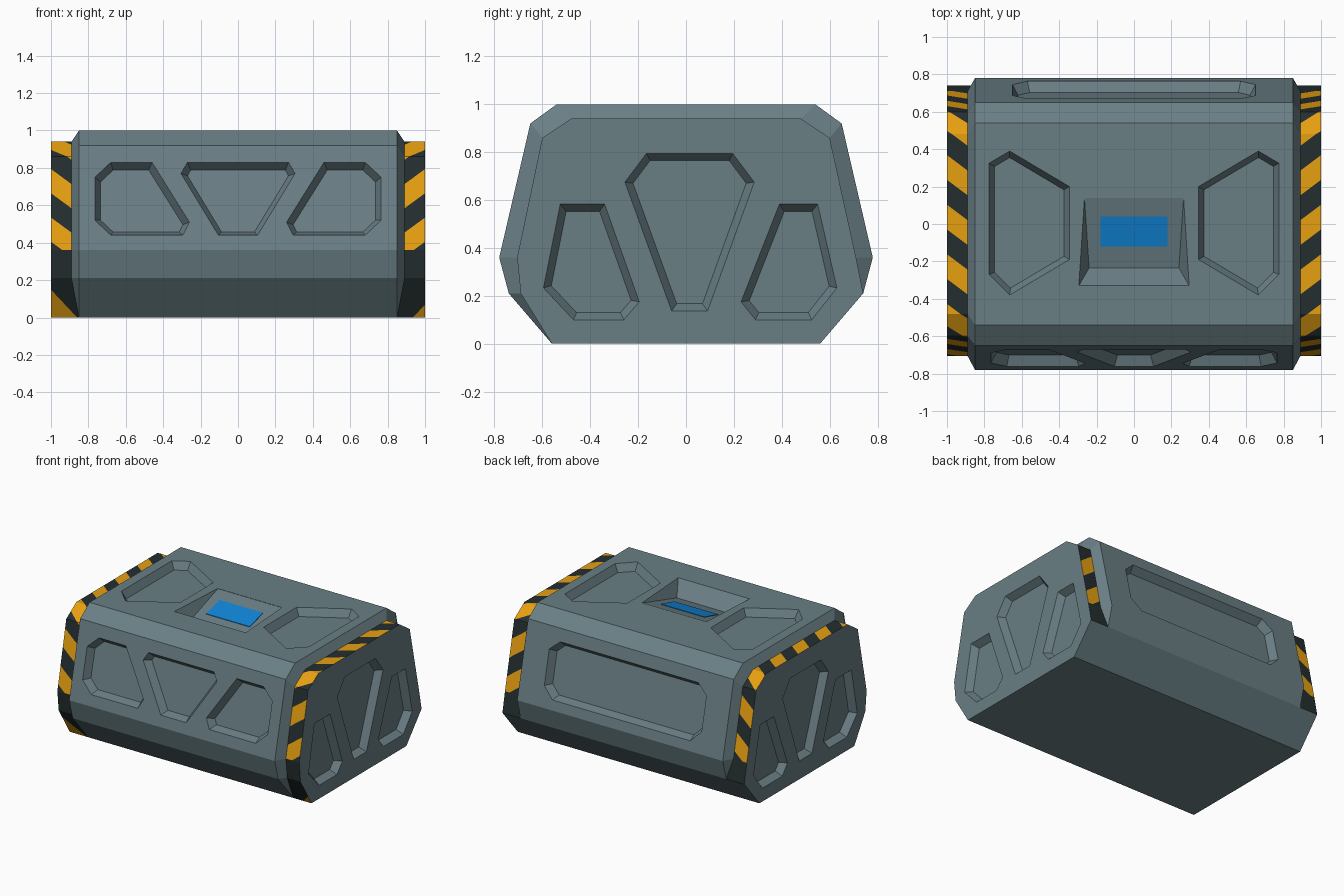
import bpy, bmesh, math
from mathutils import Vector

if "Cube" in bpy.data.objects:
    bpy.data.objects.remove(bpy.data.objects["Cube"])


def material(name, rgb):
    m = bpy.data.materials.new(name)
    m.diffuse_color = (*rgb, 1)
    m.use_nodes = True
    m.node_tree.nodes["Principled BSDF"].inputs["Base Color"].default_value = m.diffuse_color
    return m


GREY = material("blue grey metal", (0.144, 0.212, 0.235))
DARK = material("dark stripe", (0.018, 0.027, 0.028))
YELLOW = material("hazard yellow", (0.85, 0.375, 0.006))
BLUE = material("blue screen", (0.005, 0.23, 0.67))

# Cross sections (y, z), running from front bottom over the top to back bottom
BODY = [(-.56, 0), (-.74, .21), (-.78, .36), (-.65, .92), (-.54, 1),
        (.54, 1), (.65, .92), (.78, .36), (.74, .21), (.56, 0)]
CAP = [(-.56, 0), (-.69, .21), (-.705, .36), (-.6, .86), (-.48, .94),
       (.48, .94), (.6, .86), (.71, .36), (.74, .21), (.56, 0)]
N = len(BODY)
PERIOD, SLANT, PHASE = .265, .75, .29

arc = [0]
for a, b in zip(CAP, CAP[1:]):
    arc.append(arc[-1] + math.dist(a, b))


def new_object(name, bm, mats):
    me = bpy.data.meshes.new(name)
    bm.to_mesh(me)
    bm.free()
    ob = bpy.data.objects.new(name, me)
    bpy.context.collection.objects.link(ob)
    for m in mats:
        me.materials.append(m)
    return ob


# Crate shell: body section, small shoulder, recessed end bands
bm = bmesh.new()
tag = bm.faces.layers.int.new("facet")
rings = {}
for sgn in (-1, 1):
    outer = [bm.verts.new((.85 * sgn, *p)) for p in BODY]
    inner = [outer[i] if BODY[i] == CAP[i] else bm.verts.new((.89 * sgn, *CAP[i]))
             for i in range(N)]
    end = [bm.verts.new((sgn, *p)) for p in CAP]
    rings[sgn] = outer
    bm.faces.new(end)
    for i in range(N):
        j = (i + 1) % N
        shoulder = list(dict.fromkeys([outer[i], outer[j], inner[j], inner[i]]))
        if len(shoulder) > 2:
            bm.faces.new(shoulder)
        f = bm.faces.new([inner[i], inner[j], end[j], end[i]])
        if i < 8:
            f[tag] = sgn * (i + 1)
for i in range(N):
    j = (i + 1) % N
    bm.faces.new([rings[-1][i], rings[-1][j], rings[1][j], rings[1][i]])


# Hazard stripes: slice each band facet along slanted lines
def facet_frame(i):
    p = Vector((0, *CAP[i]))
    return p, (Vector((0, *CAP[i + 1])) - p).normalized()


def corner_start(sgn):  # |x| where the lower front yellow corner begins
    return .86 if sgn < 0 else .935


def cut(facet, sgn, co, no):
    faces = [f for f in bm.faces if f[tag] == facet]
    geom = set(faces)
    for f in faces:
        geom.update(f.edges)
        geom.update(f.verts)
    bmesh.ops.bisect_plane(bm, geom=list(geom), dist=1e-5, plane_co=co, plane_no=no)


for sgn in (-1, 1):
    p, t = facet_frame(0)
    cut(sgn, sgn, p + Vector((sgn * corner_start(sgn), 0, 0)),
        t - Vector((1.25 * sgn, 0, 0)))
    for i in range(2, 7):
        p, t = facet_frame(i)
        for n in range(-8, 20):
            c = PHASE + PERIOD * (n / 2 + .25)
            co = p + t * (c - arc[i] + SLANT * .945)
            co.x = .945 * sgn
            cut(sgn * (i + 1), sgn, co, t - Vector((SLANT * sgn, 0, 0)))

for f in bm.faces:
    if f[tag] == 0:
        continue
    i = abs(f[tag]) - 1
    sgn = 1 if f[tag] > 0 else -1
    p, t = facet_frame(i)
    c = f.calc_center_median()
    s, x = (c - p).dot(t), abs(c.x)
    if i == 0:
        yellow = s < 1.25 * (x - corner_start(sgn))
    else:
        q = (arc[i] + s - SLANT * x - PHASE) / PERIOD
        yellow = 2 <= i <= 6 and abs(q - round(q)) < .25
    f.material_index = 2 if yellow else 1
bmesh.ops.recalc_face_normals(bm, faces=bm.faces)
crate = new_object("crate_body", bm, [GREY, DARK, YELLOW])

# Recess cutters: convex outlines tapering to a smaller floor
cb = bmesh.new()


def hull(points):
    vs = [cb.verts.new(p) for p in points]
    r = bmesh.ops.convex_hull(cb, input=vs)
    loose = {g for g in r["geom_interior"] + r["geom_unused"]
             if isinstance(g, bmesh.types.BMVert)}
    bmesh.ops.delete(cb, geom=list(loose), context='VERTS')


def shrink(pts, d):
    pts = [Vector(p) for p in pts]
    mid = sum(pts, Vector((0, 0))) / len(pts)
    out = []
    for k, p in enumerate(pts):
        ns = []
        for a, b in ((pts[k - 1], p), (p, pts[(k + 1) % len(pts)])):
            e = (b - a).normalized()
            n = Vector((-e.y, e.x))
            ns.append(n if n.dot(mid - a) > 0 else -n)
        out.append(p + (ns[0] + ns[1]) * d / (1 + ns[0].dot(ns[1])))
    return out


def recess(outline, place, normal, depth=.055, inset=.03):
    n = Vector(normal).normalized()
    rim = [Vector(place(*p)) for p in outline]
    floor = [Vector(place(*p)) - n * depth for p in shrink(outline, inset)]
    hull([p + n * .02 for p in rim] + rim + floor)


def flip(pts):
    return [(-a, b) for a, b in pts]


# Front and back panels lie on the sloped sides
SLOPE = .13 / .56
front_side = [(-.765, .75), (-.68, .83), (-.46, .83), (-.26, .51), (-.295, .44),
              (-.68, .44), (-.765, .52)]
front_mid = [(-.305, .77), (-.27, .83), (.27, .83), (.305, .77), (.105, .44), (-.105, .44)]
for o in (front_side, flip(front_side), front_mid):
    recess(o, lambda x, z: (x, -.78 + (z - .36) * SLOPE, z), (0, -1, SLOPE))
back = [(-.65, .51), (-.57, .43), (.57, .43), (.65, .51),
        (.65, .76), (.57, .83), (-.57, .83), (-.65, .76)]
recess(back, lambda x, z: (x, .78 - (z - .36) * SLOPE, z), (0, 1, SLOPE))

# Three panels on each end
end_panels = [
    [(-.525, .583), (-.34, .583), (-.195, .175), (-.26, .1), (-.47, .1), (-.595, .233)],
    [(-.165, .795), (.195, .795), (.285, .675), (.09, .137), (-.06, .137), (-.255, .675)],
    [(.39, .583), (.55, .583), (.63, .233), (.525, .1), (.29, .1), (.23, .175)]]
for sgn in (-1, 1):
    for o in end_panels:
        recess(o, lambda y, z: (sgn, y, z), (sgn, 0, 0), .05)

# Two top panels and the sloping screen well
top = [(-.665, .39), (-.345, .2), (-.345, -.19), (-.665, -.38), (-.775, -.27), (-.775, .325)]
for o in (top, flip(top)):
    recess(o, lambda x, y: (x, y, 1), (0, 0, 1))
well = []
for s in (-1, 1):
    well += [(s * .265, .14, .998), (s * .265, .14, 1.03), (s * .24, -.235, .9),
             (s * .295, -.33, 1), (s * .295, -.33, 1.03)]
hull(well)
bmesh.ops.recalc_face_normals(cb, faces=cb.faces)
cutter = new_object("recess_cutter", cb, [GREY])
cutter.hide_render = True

mod = crate.modifiers.new("recesses", 'BOOLEAN')
mod.operation = 'DIFFERENCE'
mod.solver = 'EXACT'
mod.object = cutter
bpy.context.view_layer.objects.active = crate
bpy.ops.object.modifier_apply(modifier=mod.name)
bpy.data.objects.remove(cutter)

# Blue screen plate resting on the sloping well floor
sb = bmesh.new()
pts = [(x, y, .998 - .098 * (.14 - y) / .375 + h)
       for h in (-.003, .004) for y in (-.12, .04) for x in (-.18, .18)]
bmesh.ops.convex_hull(sb, input=[sb.verts.new(p) for p in pts])
bmesh.ops.recalc_face_normals(sb, faces=sb.faces)
new_object("screen", sb, [BLUE])
